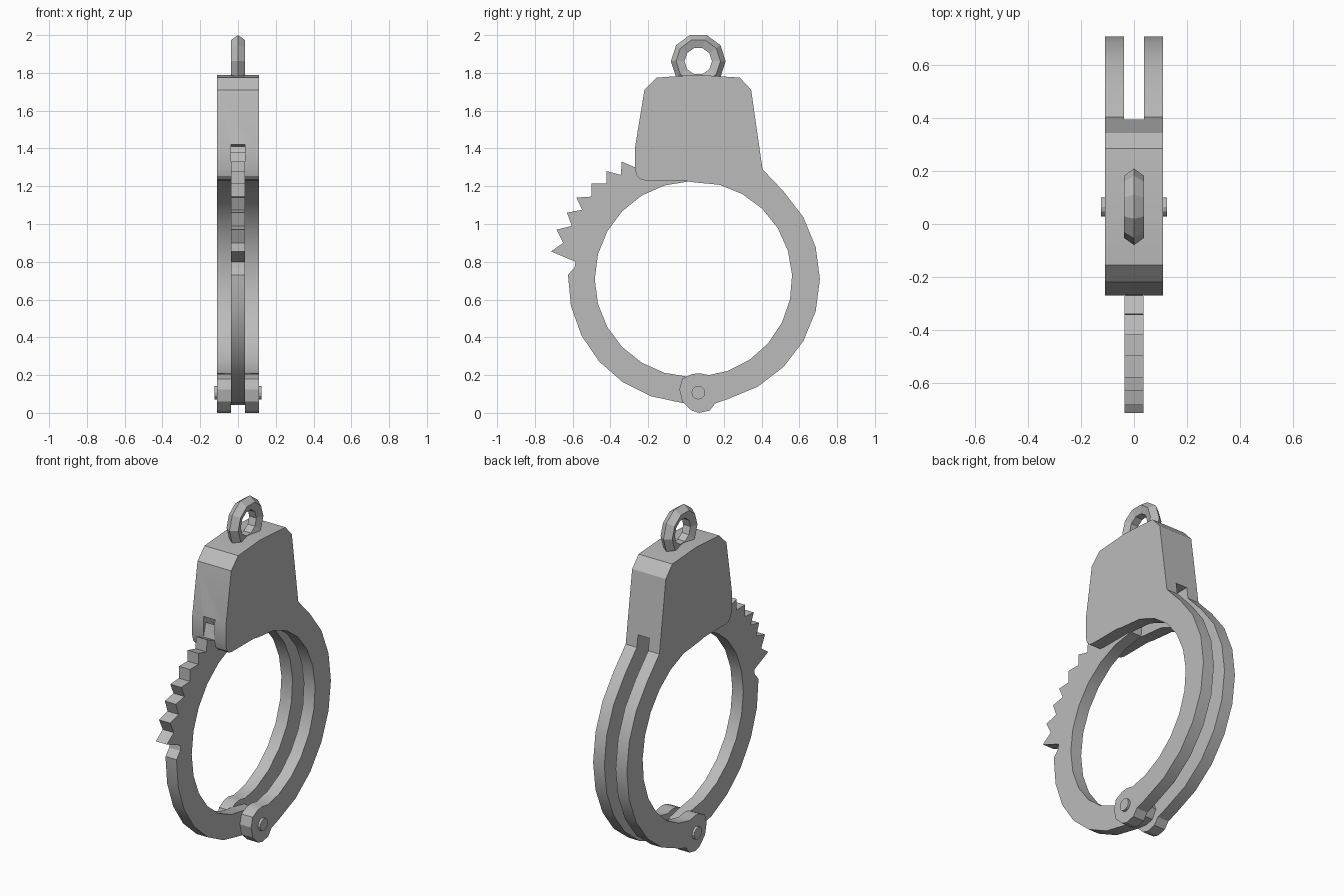
import bpy, bmesh, math

if "Cube" in bpy.data.objects:
    bpy.data.objects.remove(bpy.data.objects["Cube"])

steel = bpy.data.materials.new("steel grey")
steel.diffuse_color = (0.5, 0.5, 0.5, 1)
steel.use_nodes = True
steel.node_tree.nodes["Principled BSDF"].inputs["Base Color"].default_value = steel.diffuse_color


def arc(cy, cz, r, a0, a1, n):
    """Points (y, z) along an arc, angles in degrees."""
    pts = []
    for i in range(n + 1):
        a = math.radians(a0 + (a1 - a0) * i / n)
        pts.append((cy + r * math.cos(a), cz + r * math.sin(a)))
    return pts


def finish(ob):
    ob.data.materials.clear()
    ob.data.materials.append(steel)
    bpy.ops.object.select_all(action='DESELECT')
    ob.select_set(True)
    bpy.context.view_layer.objects.active = ob


def plate(name, pts, half):
    """Extrude a side profile (y, z) symmetrically along x."""
    bm = bmesh.new()
    face = bm.faces.new([bm.verts.new((-half, y, z)) for y, z in pts])
    ext = bmesh.ops.extrude_face_region(bm, geom=[face])
    moved = [v for v in ext['geom'] if isinstance(v, bmesh.types.BMVert)]
    bmesh.ops.translate(bm, verts=moved, vec=(2 * half, 0, 0))
    bmesh.ops.recalc_face_normals(bm, faces=bm.faces)
    me = bpy.data.meshes.new(name)
    bm.to_mesh(me)
    bm.free()
    ob = bpy.data.objects.new(name, me)
    bpy.context.collection.objects.link(ob)
    finish(ob)
    return ob


# Lock housing and double cheek arm, one profile
housing = [(-.24, 1.235), (-.26, 1.255), (-.27, 1.29), (-.27, 1.405), (-.22, 1.71),
           (-.155, 1.775), (.055, 1.79), (.285, 1.775), (.345, 1.71), (.405, 1.29)]
cheek_outer = arc(.052, .708, .657, 45, -75, 8) + [(.155, .05)]
hinge_lobe = [(.125, .012), (.07, 0), (.03, .012), (-.02, .06), (-.035, .125),
              (-.02, .18), (.03, .205), (.07, .21), (.12, .2)]
cheek_inner = arc(.045, .708, .517, -70, 75, 10) + [(.03, 1.222), (-.01, 1.23), (-.21, 1.23)]
body = plate("housing_and_cheek_arm", housing + cheek_outer + hinge_lobe + cheek_inner, .11)

# Slot between the cheeks, open through the lower housing
slot = plate("slot_cutter", [(-1, -.5), (1, -.5), (1, 1.36), (.3, 1.36),
                             (.05, 1.42), (-1, 1.42)], .037)
slot.hide_render = True
mod = body.modifiers.new("slot", 'BOOLEAN')
mod.operation = 'DIFFERENCE'
mod.solver = 'EXACT'
mod.object = slot
finish(body)
bpy.ops.object.modifier_apply(modifier=mod.name)
bpy.data.objects.remove(slot, do_unlink=True)
finish(body)
bpy.ops.object.shade_smooth_by_angle(angle=math.radians(25))

# Toothed swinging bow
teeth = [(-.59, .77), (-.585, .8), (-.715, .855), (-.65, .9), (-.685, .97), (-.605, .99),
         (-.63, 1.06), (-.55, 1.075), (-.58, 1.14), (-.5, 1.145), (-.5, 1.215),
         (-.42, 1.215), (-.42, 1.28), (-.345, 1.26), (-.34, 1.33), (-.27, 1.3),
         (-.25, 1.38), (-.18, 1.33), (-.15, 1.41), (-.09, 1.35), (-.03, 1.37), (.02, 1.31)]
bow_inner = arc(.035, .708, .518, 92, 268, 12)
tongue = [(.11, .17), (.14, .105), (.11, .055), (.06, .043)]
bow_outer = arc(.032, .708, .657, 265, 178, 6)
bow = plate("toothed_bow", bow_inner + tongue + bow_outer + teeth, .036)
bpy.ops.object.shade_smooth_by_angle(angle=math.radians(25))

# Hinge rivet
rivet = plate("hinge_rivet", arc(.065, .107, .036, 0, 330, 11), .124)

# Chain ring on top
bpy.ops.mesh.primitive_torus_add(major_segments=10, minor_segments=5,
                                 major_radius=.105, minor_radius=.04,
                                 location=(0, .065, 1.862),
                                 rotation=(math.pi / 2, 0, math.pi / 2))
ring = bpy.context.object
ring.name = "chain_ring"
finish(ring)
bpy.ops.object.shade_flat()
